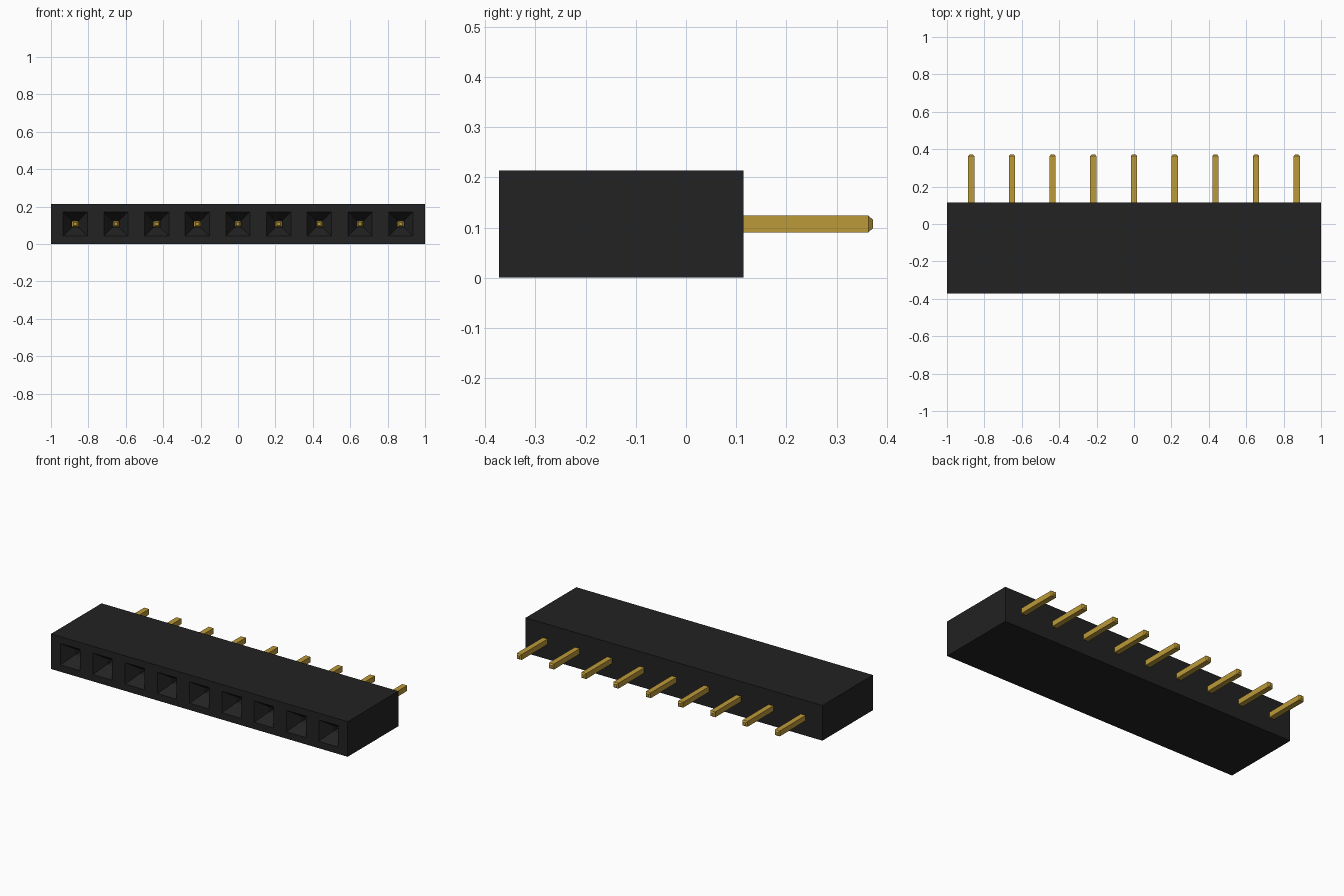
import bpy, bmesh

cube = bpy.data.objects.get("Cube")
if cube:
    bpy.data.objects.remove(cube, do_unlink=True)

COUNT, PITCH = 9, 0.2175
FRONT, BACK, PIN_END = -0.372, 0.115, 0.372
HEIGHT = 0.214
MID = HEIGHT / 2


def material(name, rgb, roughness):
    m = bpy.data.materials.new(name)
    m.use_nodes = True
    m.diffuse_color = (*rgb, 1)
    shader = m.node_tree.nodes["Principled BSDF"]
    shader.inputs["Base Color"].default_value = (*rgb, 1)
    shader.inputs["Roughness"].default_value = roughness
    return m


black = material("black plastic", (0.016, 0.016, 0.016), 0.6)
gold = material("gold metal", (0.50, 0.32, 0.04), 0.4)


def ring(bm, x0, x1, z0, z1, y):
    """Rectangle of four vertices: bottom left, bottom right, top right, top left."""
    return [bm.verts.new((x, y, z)) for x, z in ((x0, z0), (x1, z0), (x1, z1), (x0, z1))]


def square(bm, x, half, y):
    return ring(bm, x - half, x + half, MID - half, MID + half, y)


def bridge(bm, a, b, sides=(0, 1, 2, 3)):
    for i in sides:
        j = (i + 1) % 4
        bm.faces.new((a[i], a[j], b[j], b[i]))


def finish(bm, name, mat):
    bmesh.ops.remove_doubles(bm, verts=bm.verts, dist=0.0001)
    bmesh.ops.recalc_face_normals(bm, faces=bm.faces)
    mesh = bpy.data.meshes.new(name)
    bm.to_mesh(mesh)
    bm.free()
    mesh.materials.append(mat)
    obj = bpy.data.objects.new(name, mesh)
    bpy.context.collection.objects.link(obj)
    return obj


centres = [(i - (COUNT - 1) / 2) * PITCH for i in range(COUNT)]

# Housing: one cell per contact, each with a funnel leading to a narrow hole
bm = bmesh.new()
for i, x in enumerate(centres):
    first, last = i == 0, i == COUNT - 1
    x0 = -1 if first else x - PITCH / 2
    x1 = 1 if last else x + PITCH / 2
    back = ring(bm, x0, x1, 0, HEIGHT, BACK)
    front = ring(bm, x0, x1, 0, HEIGHT, FRONT)
    mouth = square(bm, x, 0.065, FRONT)
    throat = square(bm, x, 0.018, FRONT + 0.07)
    hole_end = square(bm, x, 0.018, FRONT + 0.18)
    bm.faces.new(back)
    # Side walls only where the row ends
    bridge(bm, back, front, [0, 2] + [1] * last + [3] * first)
    bridge(bm, front, mouth)
    bridge(bm, mouth, throat)
    bridge(bm, throat, hole_end)
    bm.faces.new(hole_end)
finish(bm, "housing", black)

# Pins: square bars with chamfered ends, recessed in the holes and out at the back
PIN_START = FRONT + 0.14
for i, x in enumerate(centres):
    bm = bmesh.new()
    rings = [square(bm, x, half, y) for half, y in (
        (0.009, PIN_START), (0.0165, PIN_START + 0.009),
        (0.0165, PIN_END - 0.009), (0.009, PIN_END))]
    for a, b in zip(rings, rings[1:]):
        bridge(bm, a, b)
    bm.faces.new(rings[0])
    bm.faces.new(rings[-1])
    finish(bm, f"pin_{i + 1}", gold)
